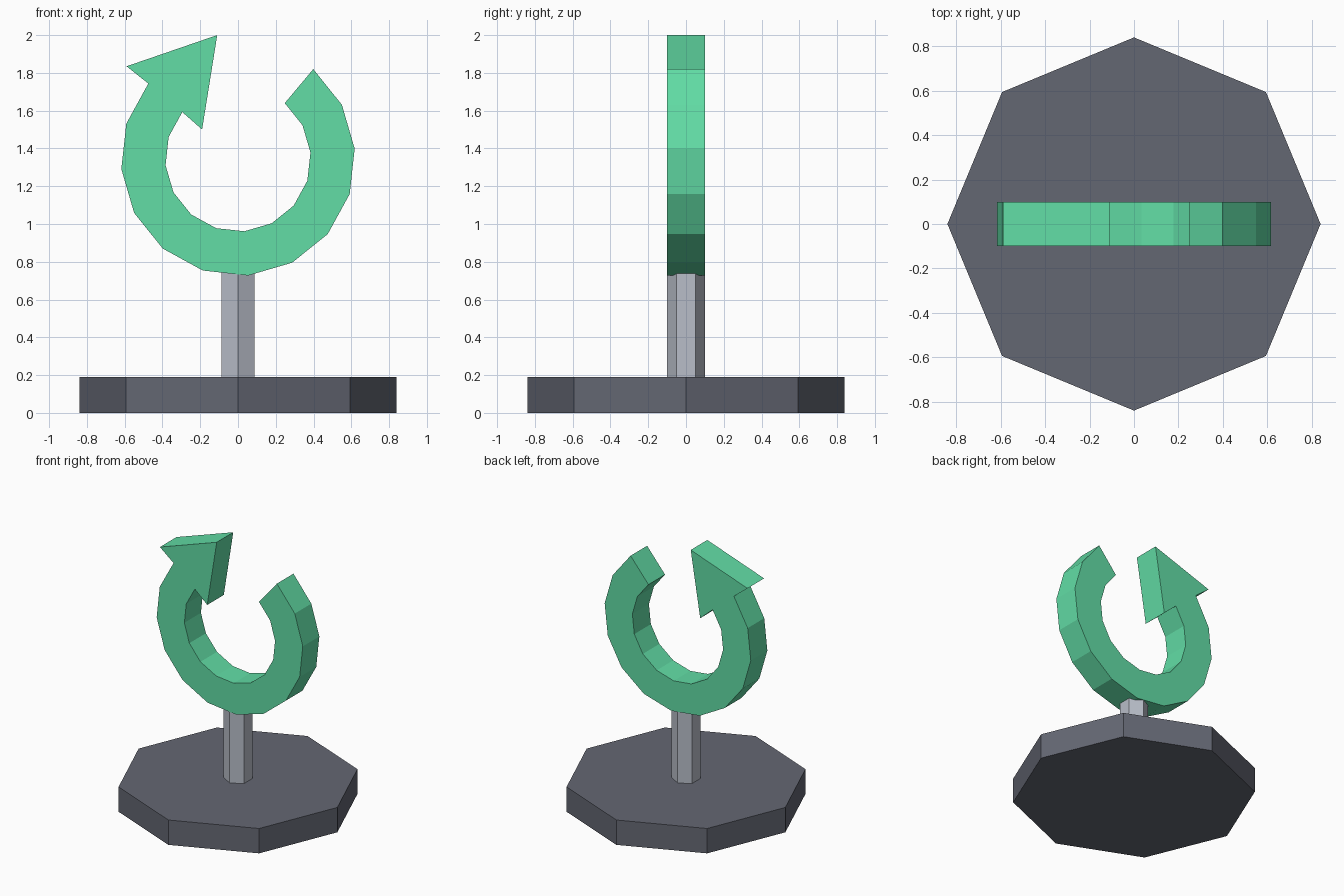
import bpy, bmesh
from math import sin, cos, radians

cube = bpy.data.objects.get("Cube")
if cube:
    bpy.data.objects.remove(cube, do_unlink=True)


def make_material(name, rgb):
    mat = bpy.data.materials.new(name)
    mat.use_nodes = True
    color = (*rgb, 1)
    mat.diffuse_color = color
    mat.node_tree.nodes["Principled BSDF"].inputs["Base Color"].default_value = color
    return mat


def make_prism(name, outline, offset, mat):
    """Extrude a closed 3D outline along the offset into a flat-faced solid."""
    bm = bmesh.new()
    face = bm.faces.new([bm.verts.new(p) for p in outline])
    extruded = bmesh.ops.extrude_face_region(bm, geom=[face], use_keep_orig=True)
    verts = [v for v in extruded["geom"] if isinstance(v, bmesh.types.BMVert)]
    bmesh.ops.translate(bm, verts=verts, vec=offset)
    bmesh.ops.recalc_face_normals(bm, faces=bm.faces)
    mesh = bpy.data.meshes.new(name)
    bm.to_mesh(mesh)
    bm.free()
    mesh.materials.append(mat)
    obj = bpy.data.objects.new(name, mesh)
    bpy.context.collection.objects.link(obj)
    return obj


def polygon(sides, radius, z, start):
    angles = [radians(start + 360 * i / sides) for i in range(sides)]
    return [(radius * cos(a), radius * sin(a), z) for a in angles]


green = make_material("mint green", (0.122, 0.723, 0.381))
dark = make_material("dark grey", (0.127, 0.136, 0.171))
light = make_material("light grey", (0.479, 0.509, 0.578))

# Octagonal base and hexagonal post
make_prism("base", polygon(8, 0.84, 0, 0), (0, 0, 0.19), dark)
make_prism("post", polygon(6, 0.1, 0.19, 90), (0, 0, 0.56), light)

# Curved arrow: outer arc, arrowhead, then the inner arc back to the tail
CENTER_Z, HALF_DEPTH = 1.345, 0.1
angles = [radians(50 - 22.5 * i) for i in range(13)]


def arc(radius):
    return [(radius * cos(a), CENTER_Z + radius * sin(a)) for a in angles]


head = [(-0.59, 1.835), (-0.11, 2.0), (-0.19, 1.5)]
outline = arc(0.62) + head + arc(0.385)[::-1]
make_prism("curved_arrow", [(x, -HALF_DEPTH, z) for x, z in outline],
           (0, 2 * HALF_DEPTH, 0), green)
